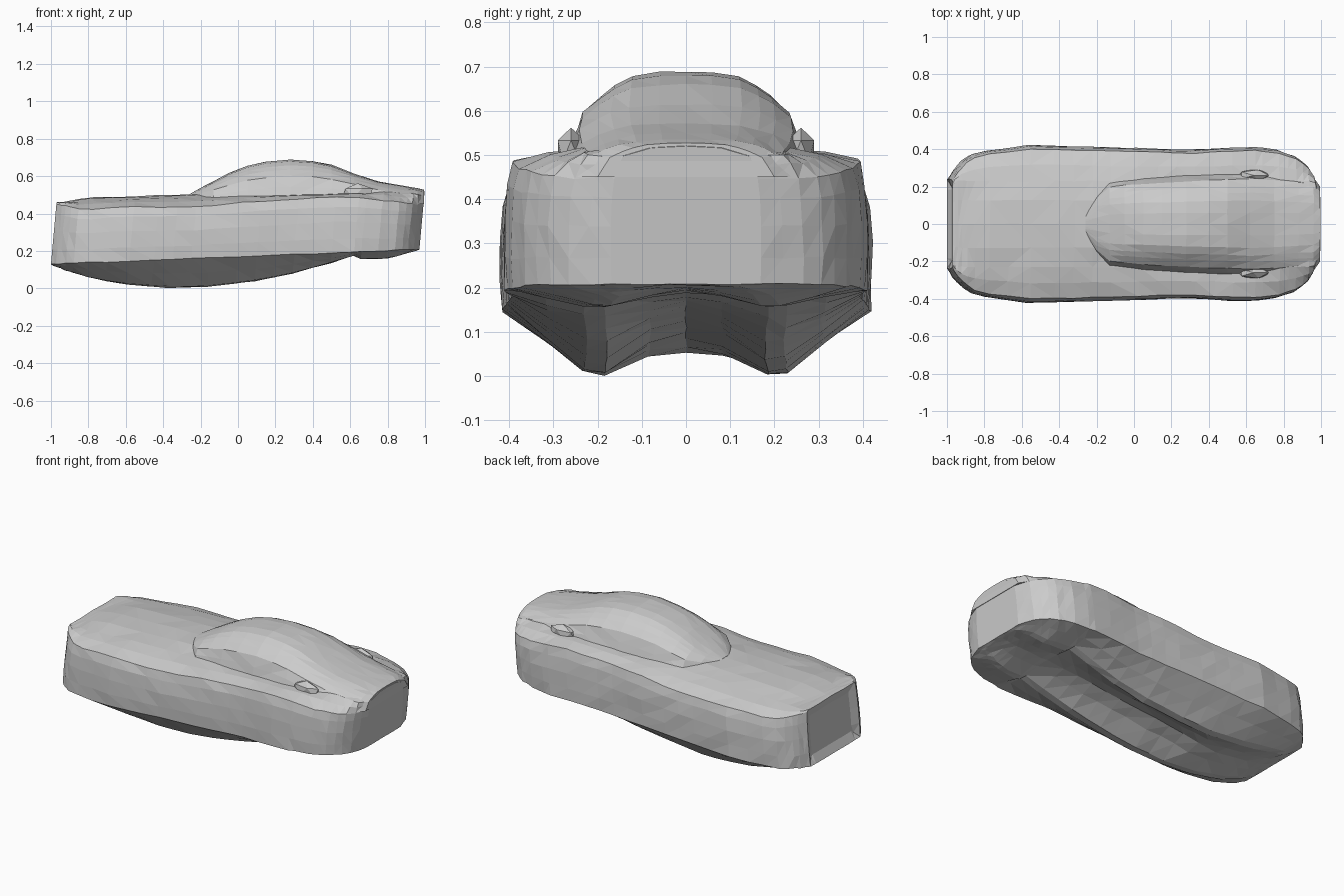
import bpy, bmesh, random
from mathutils import Vector

if "Cube" in bpy.data.objects:
    bpy.data.objects.remove(bpy.data.objects["Cube"])

random.seed(4)


def lerp(table, x):
    """Piecewise linear lookup in a short list of (x, value)."""
    if x <= table[0][0]:
        return table[0][1]
    for (x0, a), (x1, b) in zip(table, table[1:]):
        if x <= x1:
            return a + (b - a) * (x - x0) / (x1 - x0)
    return table[-1][1]


def loft(name, halves, jitter=0.0):
    """Skin half cross-sections (top centre to bottom centre), mirrored in y."""
    bm = bmesh.new()
    rings = []
    for i, half in enumerate(halves):
        pts = list(half) + [Vector((p[0], -p[1], p[2])) for p in half[-2:0:-1]]
        ring = []
        for p in pts:
            p = Vector(p)
            if 0 < i < len(halves) - 1 and jitter:
                p += Vector([random.uniform(-jitter, jitter) for _ in range(3)])
            ring.append(bm.verts.new(p))
        rings.append(ring)
    n = len(rings[0])
    for a, b in zip(rings, rings[1:]):
        for j in range(n):
            k = (j + 1) % n
            bm.faces.new((a[j], a[k], b[k], b[j]))
    front = bm.faces.new(rings[0])
    bm.faces.new(rings[-1][::-1])
    bmesh.ops.recalc_face_normals(bm, faces=bm.faces)
    return bm, front


def finish(name, bm):
    bmesh.ops.triangulate(bm, faces=bm.faces)
    me = bpy.data.meshes.new(name)
    bm.to_mesh(me)
    bm.free()
    ob = bpy.data.objects.new(name, me)
    bpy.context.collection.objects.link(ob)
    return ob


# Body profiles along the length
width = [(-1, .24), (-.97, .29), (-.93, .335), (-.88, .37), (-.8, .39), (-.58, .42),
         (0, .405), (.25, .395), (.6, .415), (.75, .395), (.84, .365), (.9, .325),
         (.94, .265), (.97, .17)]
shoulder = [(-1, .45), (-.85, .42), (-.6, .435), (-.2, .435), (0, .46), (.5, .49),
            (.62, .485), (.97, .445)]
centre = [(-1, .46), (-.8, .485), (-.3, .502), (.6, .52), (.75, .54), (.97, .52)]
belly = [(-1, .128), (-.9, .09), (-.8, .06), (-.6, .022), (-.35, .003), (-.15, .008),
         (.1, .038), (.3, .078), (.5, .135), (.62, .175), (.66, .158), (.8, .16), (.97, .207)]
groove = [(-1, .75), (-.5, .72), (-.35, .45), (0, .3), (.5, .2), (.97, .1)]

# Main body: hood, flanks, twin-lobed underside
stations = [-1, -.985, -.97, -.95, -.92, -.88, -.8, -.7, -.58, -.45, -.35, -.25, -.15, 0, .1, .2,
            .3, .4, .5, .62, .66, .75, .8, .84, .88, .91, .94, .955, .97]
halves = []
for x in stations:
    w, sh, zc = lerp(width, x), lerp(shoulder, x), lerp(centre, x)
    lip = .13 + .04 * (x + 1)
    d, g = max(lip - lerp(belly, x), .001), lerp(groove, x)
    yi = min(.23, .84 * w)
    zi = sh + .7 * (zc - sh)
    H = sh - lip
    prof = [(0, zc), (.55 * yi, zc - .004), (yi, zi), ((yi + .96 * w) / 2, (zi + sh) / 2 + .006),
            (.955 * w, sh), (.985 * w, lip + .82 * H), (w, lip + .55 * H), (w, lip + .25 * H),
            (.992 * w, lip), (.77 * w, lip - .5 * d), (.56 * w, lip - .96 * d),
            (.45 * w, lip - d), (.2 * w, lip - (.3 + .7 * g) * d), (0, lip - g * d)]
    halves.append([Vector((x + .09 * (z - lip), y, z)) for y, z in prof])
bm, nose = loft("body", halves, .003)
# Recessed grille in the nose
bmesh.ops.inset_region(bm, faces=[nose], thickness=.05, depth=-.02)
finish("body", bm)

# Cabin flowing into the rear deck: x, half width, base z, roof z
cabin = [(-.26, .06, .48, .503), (-.2, .16, .47, .535), (-.13, .23, .465, .572),
         (-.05, .24, .465, .615), (.05, .25, .47, .655), (.15, .257, .475, .678),
         (.28, .265, .48, .688), (.4, .27, .48, .68), (.5, .275, .48, .66),
         (.62, .282, .475, .615), (.75, .272, .465, .572), (.88, .258, .455, .55),
         (.96, .25, .45, .535), (.995, .2, .45, .527)]
shape = [(0, 1), (.22, .995), (.45, .95), (.6, .86), (.72, .75), (.86, .58), (.93, .3), (1, 0), (0, 0)]
halves = [[Vector((x, w * u, b + (t - b) * v)) for u, v in shape] for x, w, b, t in cabin]
bm, _ = loft("cabin", halves, .002)
finish("cabin", bm)

# Rear haunches beside the cabin
for side, label in ((1, "left"), (-1, "right")):
    bm = bmesh.new()
    bmesh.ops.create_icosphere(bm, subdivisions=1, radius=1)
    for v in bm.verts:
        v.co = Vector((.64 + .09 * v.co.x, side * (.26 + .035 * v.co.y), .51 + .052 * v.co.z))
    bmesh.ops.recalc_face_normals(bm, faces=bm.faces)
    finish("haunch_" + label, bm)
